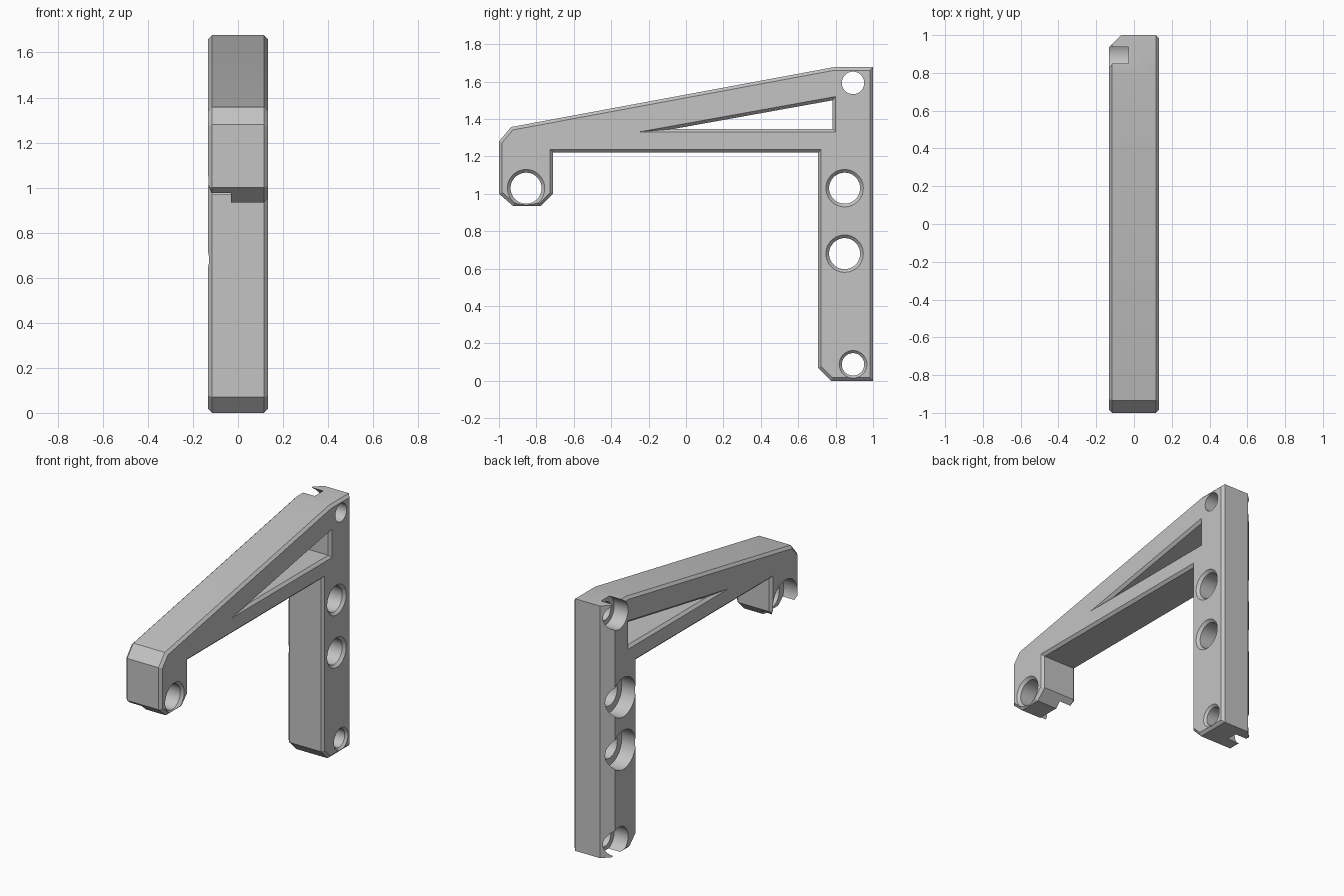
import bpy, bmesh, math
from mathutils import Vector

cube = bpy.data.objects.get("Cube")
if cube:
    bpy.data.objects.remove(cube, do_unlink=True)

HALF = 0.1325      # half thickness along x
BEVEL = 0.017      # small edge chamfer
FLOOR = -0.03      # depth of the counterbores

grey = bpy.data.materials.new("plain_grey")
grey.use_nodes = True
grey.diffuse_color = (0.55, 0.55, 0.55, 1)
grey.node_tree.nodes["Principled BSDF"].inputs["Base Color"].default_value = (0.55, 0.55, 0.55, 1)


def inset(points, d):
    """Move every edge of a counter-clockwise outline inwards by d."""
    result = []
    for i, p in enumerate(points):
        a = (p - points[i - 1]).normalized()
        b = (points[(i + 1) % len(points)] - p).normalized()
        na, nb = Vector((-a.y, a.x)), Vector((-b.y, b.x))
        result.append(p + (na + nb) * d / (1 + na.dot(nb)))
    return result


def loft(name, rings):
    """Closed solid through a list of (x, [(y, z), ...]) rings."""
    bm = bmesh.new()
    loops = [[bm.verts.new((x, p[0], p[1])) for p in pts] for x, pts in rings]
    n = len(loops[0])
    for lo, hi in zip(loops, loops[1:]):
        for i in range(n):
            j = (i + 1) % n
            bm.faces.new((lo[i], lo[j], hi[j], hi[i]))
    bm.faces.new(loops[0])
    bm.faces.new(loops[-1])
    bmesh.ops.recalc_face_normals(bm, faces=bm.faces)
    mesh = bpy.data.meshes.new(name)
    bm.to_mesh(mesh)
    bm.free()
    mesh.materials.append(grey)
    obj = bpy.data.objects.new(name, mesh)
    bpy.context.collection.objects.link(obj)
    return obj


def circle(y, z, r, n=48):
    return [(y + r * math.cos(2 * math.pi * i / n), z + r * math.sin(2 * math.pi * i / n))
            for i in range(n)]


def cut(cutter):
    cutter.hide_render = True
    mod = bracket.modifiers.new("cut", 'BOOLEAN')
    mod.operation = 'DIFFERENCE'
    mod.solver = 'EXACT'
    mod.object = cutter
    bpy.ops.object.modifier_apply(modifier=mod.name)
    bpy.data.objects.remove(cutter, do_unlink=True)


# Bracket body: leg, sloped arm and hanging foot with chamfered rims
outline = [Vector(p) for p in (
    (-1, 1.0), (-0.925, 0.935), (-0.775, 0.935), (-0.71, 1.0), (-0.71, 1.22),
    (0.705, 1.22), (0.705, 0.07), (0.775, 0), (1, 0), (1, 1.677),
    (0.79, 1.677), (-0.935, 1.357), (-1, 1.28))]
rim = inset(outline, BEVEL)
bracket = loft("bracket", [(-HALF, rim), (BEVEL - HALF, outline),
                           (HALF - BEVEL, outline), (HALF, rim)])
bpy.context.view_layer.objects.active = bracket
bracket.select_set(True)

# Wide chamfer on the back right edge of the leg
wide = 0.065
wedge = loft("edge_cutter", [(-HALF - 0.1, [(1 - wide - 0.1, -1), (1 - wide - 0.1, 3), (1.3, 3), (1.3, -1)]),
                             (-HALF + wide + 0.1, [(1.1, -1), (1.1, 3), (1.3, 3), (1.3, -1)])])
cut(wedge)

# Triangular window with chamfered rims
window = [Vector(p) for p in ((-0.255, 1.33), (0.8, 1.33), (0.8, 1.52))]
e = 0.01
cut(loft("window_cutter", [(-HALF - e, inset(window, -e)), (BEVEL - HALF, inset(window, BEVEL)),
                           (HALF - BEVEL, inset(window, BEVEL)), (HALF + e, inset(window, -e))]))

# Counterbored holes: y, z, hole radius, counterbore radius, rim chamfer
for y, z, r, bore, rim_size in ((-0.855, 1.03, 0.083, 0.13, BEVEL),
                                (0.848, 1.03, 0.083, 0.13, BEVEL),
                                (0.848, 0.68, 0.083, 0.13, BEVEL),
                                (0.893, 0.088, 0.06, 0.095, 0.014),
                                (0.893, 1.593, 0.06, 0.095, 0)):
    rings = [(-HALF - 0.1, circle(y, z, bore)), (FLOOR, circle(y, z, bore)),
             (FLOOR, circle(y, z, r)), (HALF - rim_size, circle(y, z, r))]
    flare = r + rim_size + (e if rim_size else 0)
    rings.append((HALF + e, circle(y, z, flare)))
    cut(loft("hole_cutter", rings))

bpy.ops.object.shade_smooth_by_angle(angle=math.radians(25))
